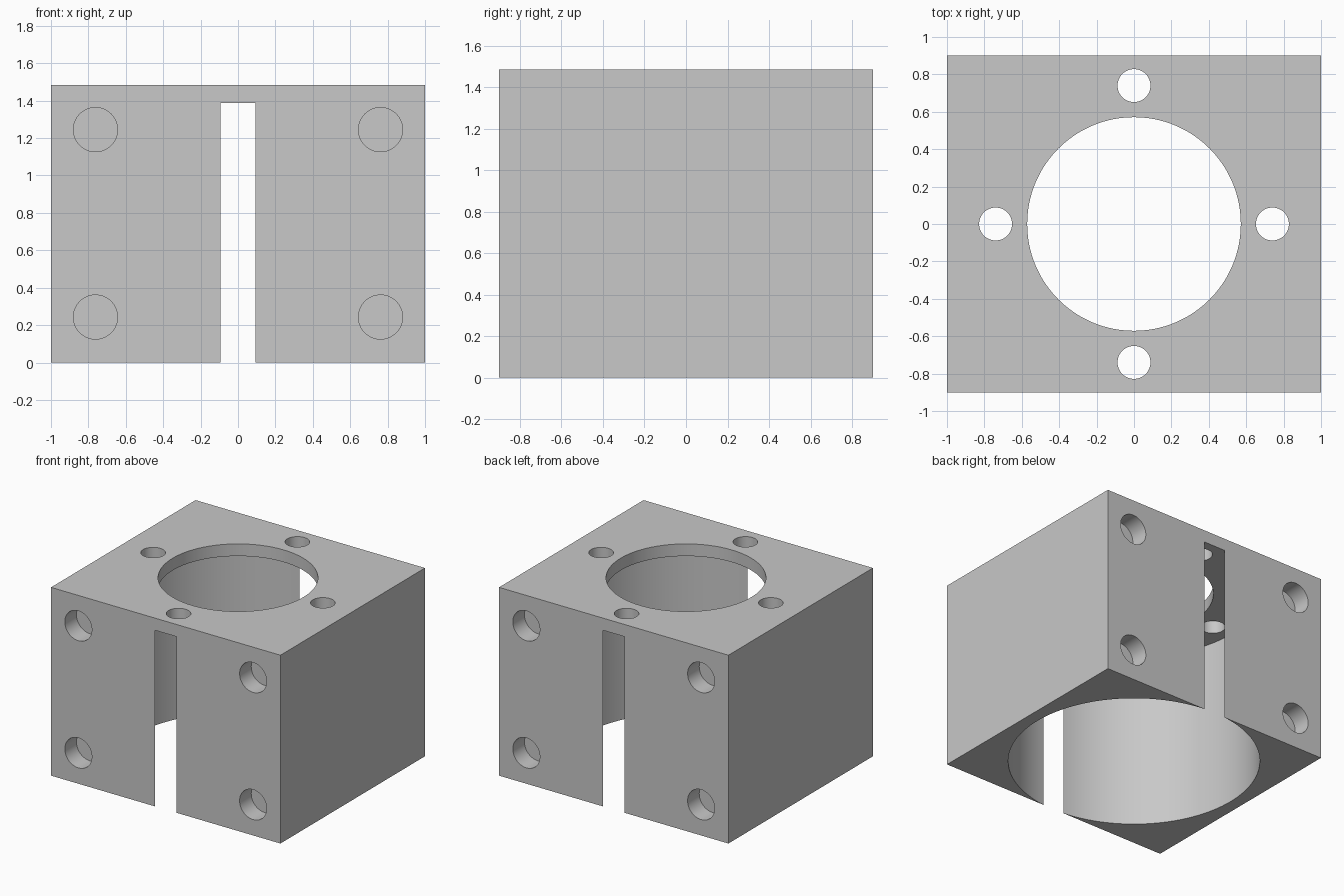
import bpy
from math import pi

cube = bpy.data.objects.get("Cube")
if cube:
    bpy.data.objects.remove(cube, do_unlink=True)

WIDTH, DEPTH, HEIGHT = 2.0, 1.8, 1.484
PLATE_BOTTOM = 1.388
POCKET_DEPTH = 0.145
MARGIN = 0.1

grey = bpy.data.materials.new("light_grey")
grey.use_nodes = True
colour = (0.58, 0.58, 0.58, 1)
grey.diffuse_color = colour
grey.node_tree.nodes["Principled BSDF"].inputs["Base Color"].default_value = colour

# Solid body
bpy.ops.mesh.primitive_cube_add(size=1, location=(0, 0, HEIGHT / 2))
body = bpy.context.object
body.name = "housing_block"
body.scale = (WIDTH, DEPTH, HEIGHT)
bpy.ops.object.transform_apply(location=True, rotation=False, scale=True)
body.data.materials.append(grey)


def drill(name, radius, length, location, rotation=(0, 0, 0), sides=64):
    """Cut a cylinder out of the body."""
    bpy.ops.mesh.primitive_cylinder_add(vertices=sides, radius=radius, depth=length,
                                        location=location, rotation=rotation)
    cutter = bpy.context.object
    cutter.name = name
    cutter.hide_render = True
    cutter.data.materials.append(grey)
    bpy.context.view_layer.objects.active = body
    mod = body.modifiers.new(name, "BOOLEAN")
    mod.operation = "DIFFERENCE"
    mod.solver = "EXACT"
    mod.object = cutter
    bpy.ops.object.modifier_apply(modifier=mod.name)
    bpy.data.objects.remove(cutter, do_unlink=True)


# Wide bore from below, which breaks through the front and back as slots
drill("main_bore", 0.905, PLATE_BOTTOM + MARGIN,
      (0, 0, (PLATE_BOTTOM - MARGIN) / 2), sides=128)

# Central opening and four screw holes in the top plate
drill("top_opening", 0.571, 0.4, (0, 0, HEIGHT), sides=128)
for x, y in ((1, 0), (-1, 0), (0, 1), (0, -1)):
    drill("screw_hole", 0.088, 0.4, (x * 0.74, y * 0.74, HEIGHT))

# Shallow round pockets in the front and back corners
for side in (-1, 1):
    for x in (-0.762, 0.762):
        for z in (0.243, 1.245):
            drill("corner_pocket", 0.118, 2 * POCKET_DEPTH,
                  (x, side * DEPTH / 2, z), (pi / 2, 0, 0))

# Smooth bores with crisp edges
bpy.ops.object.select_all(action="DESELECT")
body.select_set(True)
bpy.context.view_layer.objects.active = body
bpy.ops.object.shade_smooth_by_angle(angle=pi / 6)
